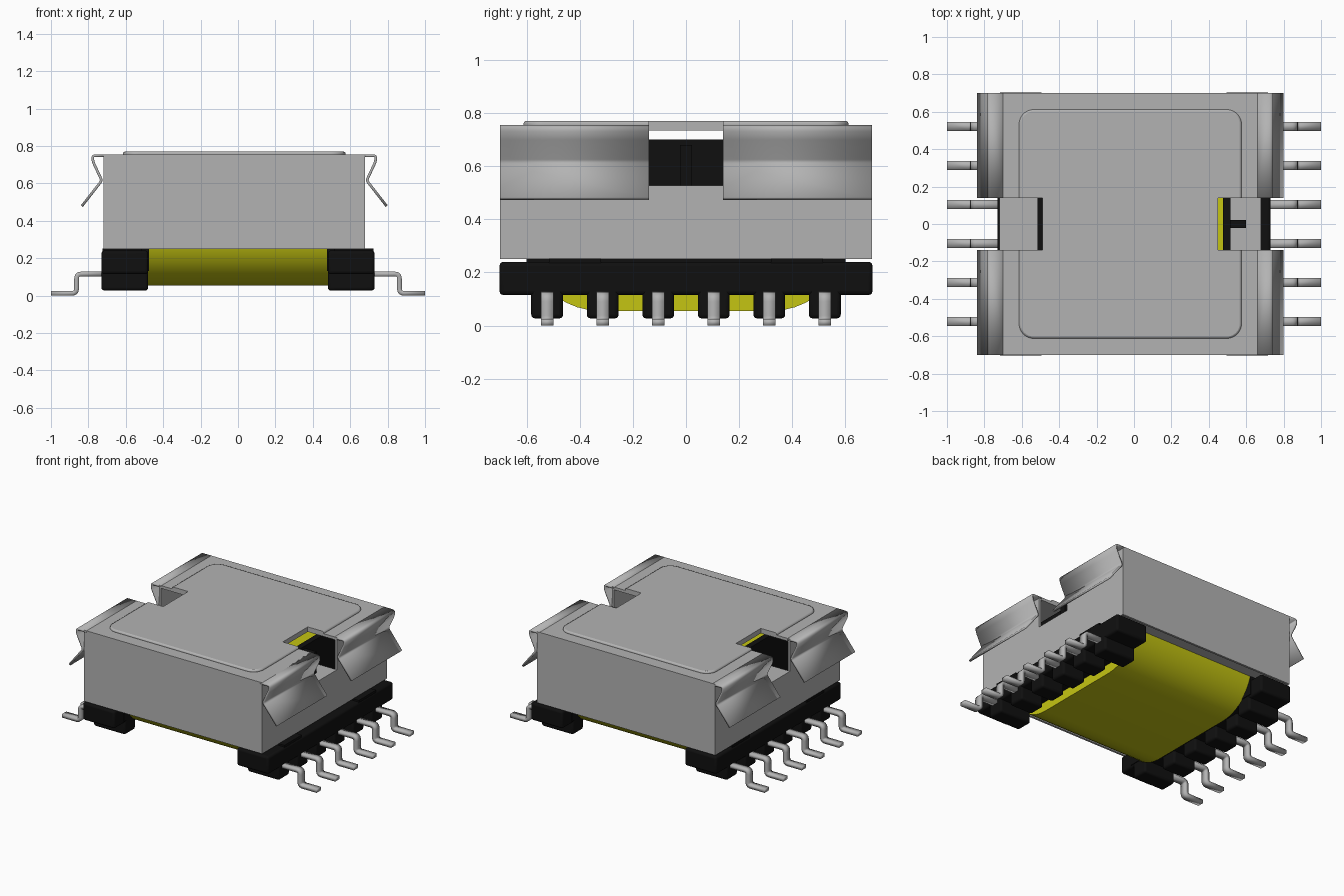
import bpy, bmesh, math
from mathutils import Vector

if "Cube" in bpy.data.objects:
    bpy.data.objects.remove(bpy.data.objects["Cube"])


def material(name, rgb, rough=0.6):
    m = bpy.data.materials.new(name)
    m.use_nodes = True
    m.diffuse_color = (*rgb, 1)
    node = next(n for n in m.node_tree.nodes if n.type == 'BSDF_PRINCIPLED')
    node.inputs["Base Color"].default_value = (*rgb, 1)
    node.inputs["Roughness"].default_value = rough
    return m


METAL = material("grey metal", (0.45, 0.45, 0.45))
PLASTIC = material("black plastic", (0.005, 0.005, 0.005))
TAPE = material("yellow tape", (0.56, 0.56, 0.006))


def finish(name, bm, mat):
    bmesh.ops.recalc_face_normals(bm, faces=bm.faces)
    me = bpy.data.meshes.new(name)
    bm.to_mesh(me)
    bm.free()
    ob = bpy.data.objects.new(name, me)
    bpy.context.collection.objects.link(ob)
    if mat:
        me.materials.append(mat)
    return ob


def smooth(ob):
    bpy.ops.object.select_all(action='DESELECT')
    ob.select_set(True)
    bpy.context.view_layer.objects.active = ob
    bpy.ops.object.shade_smooth_by_angle(angle=math.radians(35))


def box(name, xs, ys, zs, mat=None, bevel=0):
    bm = bmesh.new()
    bmesh.ops.create_cube(bm, size=1)
    for v in bm.verts:
        v.co = [(a + b) / 2 + c * abs(b - a) for (a, b), c in zip((xs, ys, zs), v.co)]
    ob = finish(name, bm, mat)
    if bevel:
        mod = ob.modifiers.new("bevel", 'BEVEL')
        mod.width, mod.segments = bevel, 3
        smooth(ob)
    return ob


def fillet(points, r, n=5):
    """Round the inner corners of a path."""
    pts = [Vector(p) for p in points]
    out = [pts[0]]
    for a, b, c in zip(pts, pts[1:], pts[2:]):
        p, q = b + (a - b).normalized() * r, b + (c - b).normalized() * r
        for i in range(n + 1):
            t = i / n
            out.append(p * (1 - t) ** 2 + b * 2 * t * (1 - t) + q * t * t)
    return out + [pts[-1]]


def strip(name, path, ys, thick, mat):
    """Bent sheet following an x-z path."""
    bm = bmesh.new()
    rows = [[bm.verts.new((p.x, y, p.y)) for y in ys] for p in path]
    for a, b in zip(rows, rows[1:]):
        bm.faces.new((a[0], a[1], b[1], b[0]))
    ob = finish(name, bm, mat)
    mod = ob.modifiers.new("thickness", 'SOLIDIFY')
    mod.thickness, mod.offset, mod.use_even_offset = thick, 0, True
    smooth(ob)
    return ob


def rounded_slab(name, center, half, r, depth, axis, mat, n=10):
    """Rounded rectangle extruded along x or z."""
    bm = bmesh.new()
    ring = []
    for k, (su, sv) in enumerate(((1, 1), (-1, 1), (-1, -1), (1, -1))):
        for i in range(n + 1):
            a = math.pi / 2 * (k + i / n)
            u = center[0] + su * (half[0] - r) + r * math.cos(a)
            v = center[1] + sv * (half[1] - r) + r * math.sin(a)
            ring.append((u, v))
    to3d = (lambda u, v, w: (w, u, v)) if axis == 'X' else (lambda u, v, w: (u, v, w))
    low, high = [[bm.verts.new(to3d(u, v, w)) for u, v in ring] for w in depth]
    bm.faces.new(low)
    bm.faces.new(high)
    for i in range(len(ring)):
        j = (i + 1) % len(ring)
        bm.faces.new((low[i], low[j], high[j], high[i]))
    ob = finish(name, bm, mat)
    smooth(ob)
    return ob


def cut(ob, cutter):
    cutter.hide_render = True
    cutter.hide_viewport = True
    mod = ob.modifiers.new("cut", 'BOOLEAN')
    mod.operation, mod.solver, mod.object = 'DIFFERENCE', 'EXACT', cutter


CX = -0.02                      # the cover sits slightly off centre
cover_x, cover_y = (CX - 0.70, CX + 0.70), (-0.70, 0.70)

# Metal cover with raised panel and open bottom
cover = box("cover", cover_x, cover_y, (0.25, 0.755), METAL)
panel = rounded_slab("raised_panel", (CX, 0), (0.595, 0.612), 0.08, (0.745, 0.77), 'Z', METAL)
mod = panel.modifiers.new("bevel", 'BEVEL')
mod.width, mod.segments, mod.limit_method = 0.01, 2, 'ANGLE'
cut(cover, box("cover_hollow", (CX - 0.685, CX + 0.685), (-0.685, 0.685), (0.1, 0.735)))
for s, side in ((1, "left"), (-1, "right")):
    window = box(side + "_window_cutter", sorted((CX + s * 0.47, CX + s * 0.8)),
                 (-0.14, 0.14), (0.527, 0.9))
    cut(cover, window)
    cut(panel, window)

# Ferrite core legs behind the front and back walls
for s, side in ((-1, "front"), (1, "back")):
    box(side + "_core_leg", (CX - 0.69, CX + 0.69), sorted((s * 0.56, s * 0.69)),
        (0.262, 0.72), METAL)

# Tape-wrapped winding
rounded_slab("winding", (0, 0.36), (0.61, 0.305), 0.29, (-0.48, 0.48), 'X', TAPE)

clip_path = ((0.66, 0.748), (0.738, 0.748), (0.735, 0.715), (0.688, 0.615), (0.795, 0.478))
pin_path = ((0.65, 0.115), (0.863, 0.115), (0.863, 0.0125), (1.0, 0.0125))

for s, side in ((1, "left"), (-1, "right")):
    def span(a, b):
        return sorted((s * a, s * b))

    # Folded spring clips along the cover edge
    path = [Vector((CX + s * (p.x - CX), p.y)) for p in fillet(clip_path, 0.015)]
    for ys, end in (((-0.70, -0.14), "front"), ((0.14, 0.70), "back")):
        strip(f"{side}_{end}_clip", path, ys, 0.014, METAL)

    # Inward tab at the window
    box(side + "_window_tab", sorted((s * 0.516, CX + s * 0.70)), (-0.14, 0.14),
        (0.512, 0.527), METAL)

    # Bobbin rail, flange and top pads
    box(side + "_rail", span(0.48, 0.73), (-0.702, 0.702), (0.115, 0.24), PLASTIC, 0.015)
    box(side + "_flange", span(0.475, 0.516), (-0.6, 0.6), (0.13, 0.70), PLASTIC)
    for t in (-1, 1):
        box(f"{side}_pad", span(0.49, 0.725), sorted((t * 0.32, t * 0.515)),
            (0.22, 0.252), PLASTIC)

    # Feet and bent pins
    for i in range(6):
        y = 0.209 * (i - 2.5)
        inner = 0.48 if i in (0, 5) else 0.55
        box(f"{side}_foot_{i}", span(inner, 0.73), (y - 0.06, y + 0.06),
            (0.027, 0.16), PLASTIC, 0.015)
        pin = [Vector((s * p.x, p.y)) for p in fillet(pin_path, 0.025)]
        strip(f"{side}_pin_{i}", pin, (y - 0.024, y + 0.024), 0.025, METAL)

# Small locating rib on the left flange
box("locating_rib", (0.51, 0.6), (-0.022, 0.022), (0.527, 0.68), PLASTIC)
